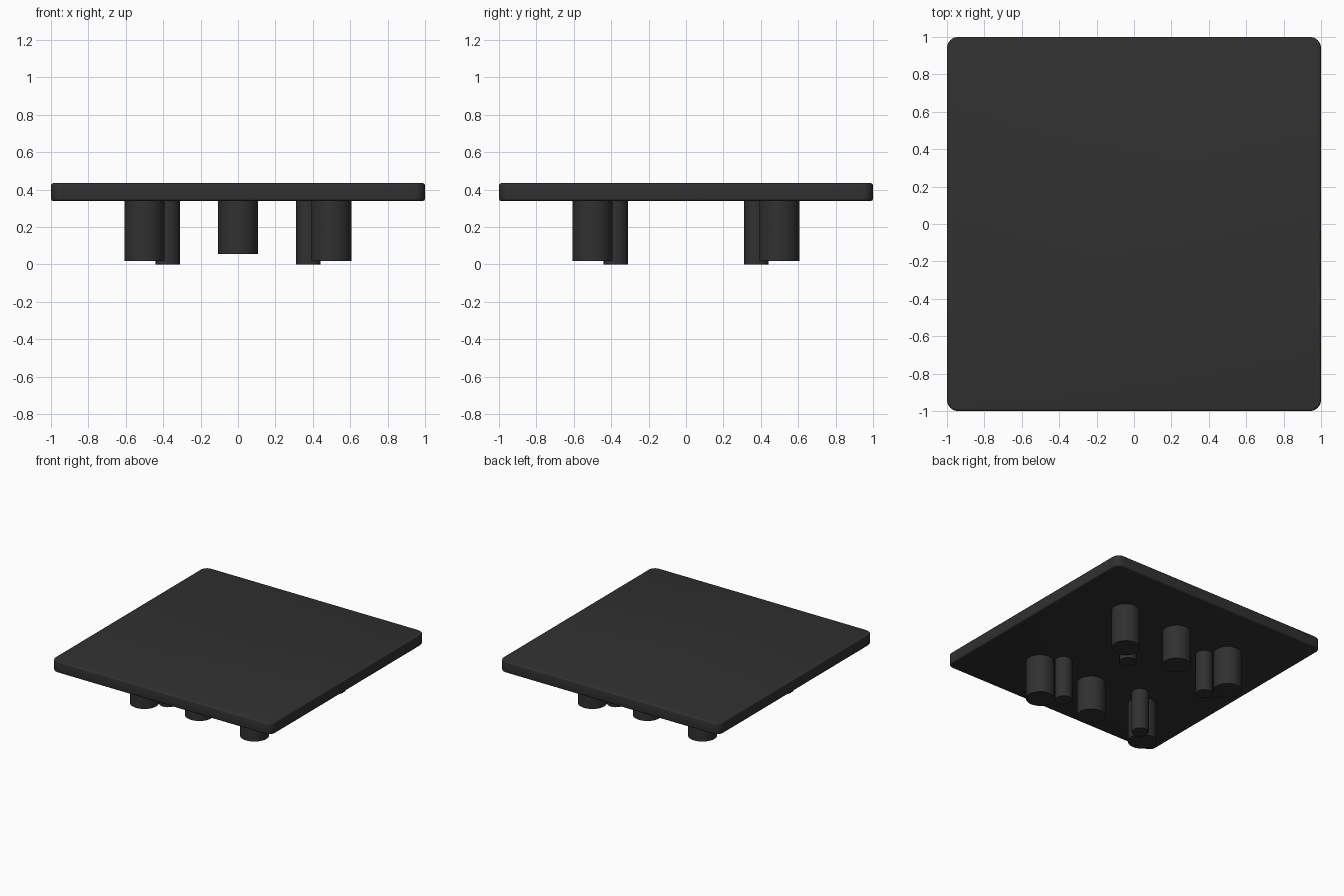
import bpy, bmesh, math

if "Cube" in bpy.data.objects:
    bpy.data.objects.remove(bpy.data.objects["Cube"])

# Single dark plastic material
dark = bpy.data.materials.new("dark_plastic")
dark.use_nodes = True
colour = (0.03, 0.03, 0.03, 1)
dark.diffuse_color = colour
dark.node_tree.nodes["Principled BSDF"].inputs["Base Color"].default_value = colour

PLATE_BOTTOM, PLATE_TOP = 0.34, 0.435


def finish(obj, name):
    obj.name = obj.data.name = name
    obj.data.materials.append(dark)
    bpy.ops.object.select_all(action="DESELECT")
    obj.select_set(True)
    bpy.context.view_layer.objects.active = obj
    bpy.ops.object.shade_smooth_by_angle(angle=math.radians(35))


def peg(name, x, y, radius, bottom):
    top = PLATE_BOTTOM + 0.01  # slightly sunk into the plate
    bpy.ops.mesh.primitive_cylinder_add(
        vertices=32, radius=radius, depth=top - bottom,
        location=(x, y, (top + bottom) / 2))
    finish(bpy.context.object, name)


# Square plate: rounded vertical corners, then softened rims
mesh = bpy.data.meshes.new("top_plate")
bm = bmesh.new()
bmesh.ops.create_cube(bm, size=1)
bmesh.ops.scale(bm, vec=(2, 2, PLATE_TOP - PLATE_BOTTOM), verts=bm.verts)
corners = [e for e in bm.edges
           if abs(e.verts[0].co.z - e.verts[1].co.z) > 0.01]
bmesh.ops.bevel(bm, geom=corners, offset=0.06, segments=8, profile=0.5,
                affect="EDGES")
rims = [e for e in bm.edges if abs(e.verts[0].co.z - e.verts[1].co.z) < 0.01]
bmesh.ops.bevel(bm, geom=rims, offset=0.012, segments=3, profile=0.5,
                affect="EDGES")
bm.to_mesh(mesh)
bm.free()
plate = bpy.data.objects.new("top_plate", mesh)
plate.location.z = (PLATE_BOTTOM + PLATE_TOP) / 2
bpy.context.collection.objects.link(plate)
finish(plate, "top_plate")

# Pegs under the plate: wide corner pegs, slim inner pegs, short middle pegs
for fb, sy in (("front", -1), ("back", 1)):
    for side, sx in (("right", -1), ("left", 1)):
        peg(f"corner_peg_{fb}_{side}", 0.5 * sx, 0.5 * sy, 0.108, 0.02)
        peg(f"slim_peg_{fb}_{side}", 0.375 * sx, 0.375 * sy, 0.065, 0.0)
    peg(f"middle_peg_{fb}", 0, 0.5 * sy, 0.108, 0.055)
